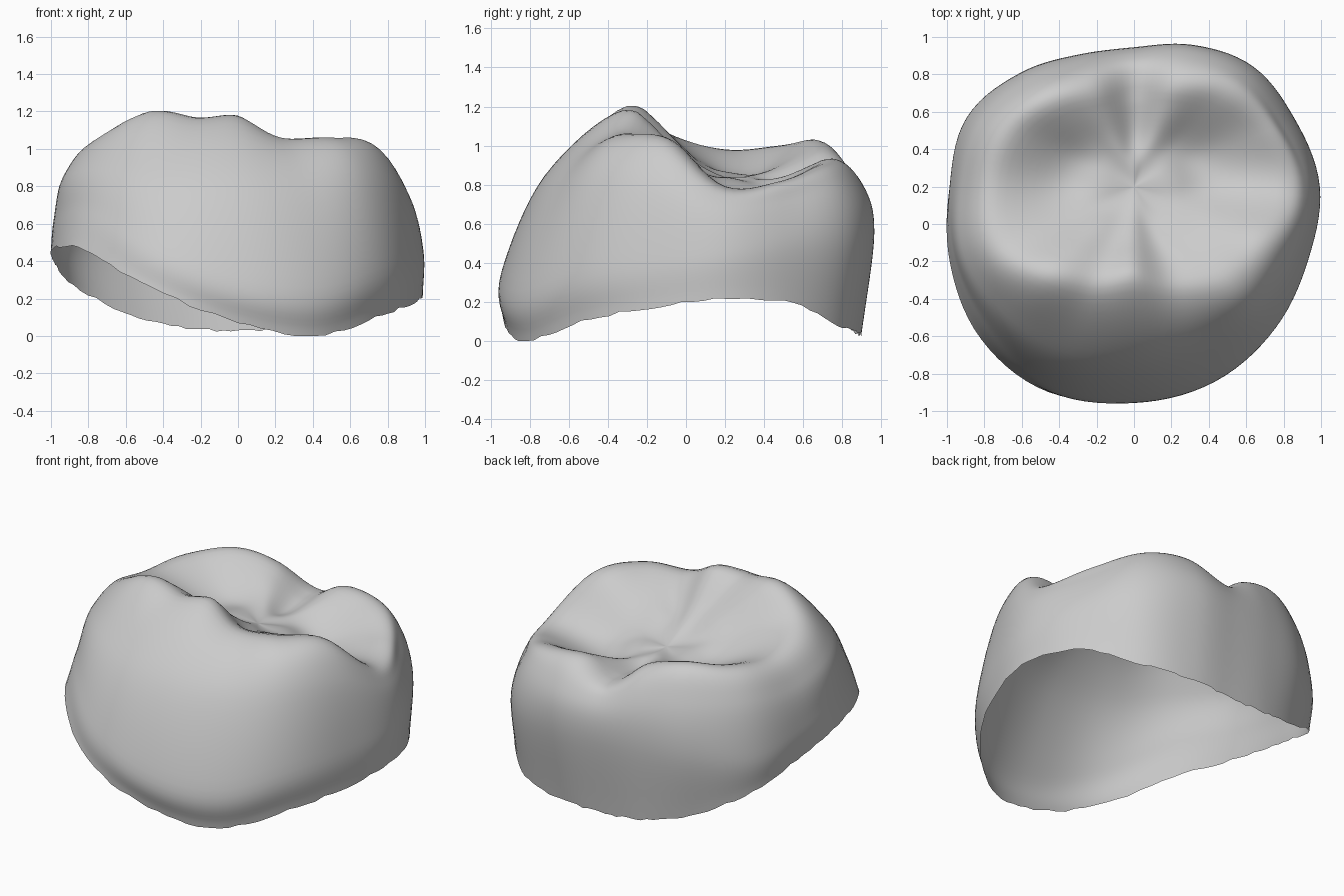
import bpy, bmesh, math, random

if "Cube" in bpy.data.objects:
    bpy.data.objects.remove(bpy.data.objects["Cube"])

# Ring controls every 22.5 degrees, measured about the central fossa at (0, 0.2)
CY, N = 0.2, 16
edge_r = [.985, .92, .85, .75, .69, .72, .81, .95, .985, 1.065, 1.155, 1.19, 1.125, 1.09, 1.04, 1.0]
edge_z = [.22, .19, .07, .04, .03, .04, .11, .27, .40, .47, .46, .25, .07, .0, .10, .17]
belly_r = [.99, .93, .905, .82, .745, .765, .86, .965, .98, 1.035, 1.09, 1.16, 1.145, 1.12, 1.065, 1.005]
belly_z = [.45, .50, .52, .55, .55, .55, .52, .50, .58, .65, .66, .47, .31, .26, .36, .42]
shoulder_r = [.93, .86, .83, .76, .69, .71, .80, .89, .92, .98, .97, .96, .92, .91, .93, .92]
shoulder_z = [.69, .72, .80, .80, .77, .83, .84, .83, .82, .88, .92, .86, .84, .82, .87, .84]
crest_r = [.80, .76, .69, .60, .56, .57, .65, .73, .76, .78, .67, .59, .52, .60, .71, .74]
crest_z = [.79, .82, .90, .93, .83, .97, 1.03, 1.0, .98, 1.06, 1.2, 1.165, 1.175, 1.06, 1.06, 1.03]
basin_z = [.76, .73, .78, .84, .80, .88, .88, .85, .86, .94, 1.02, 1.01, 1.0, .94, .95, .88]
CENTRE_Z = .84


def spline(a, b, c, d, t):
    return b + .5 * t * (c - a + t * (2 * a - 5 * b + 4 * c - d + t * (3 * (b - c) + d - a)))


def around(values, u):
    i = math.floor(u)
    return spline(*[values[(i + k) % N] for k in (-1, 0, 1, 2)], u - i)


def inner_ring(u):
    """Softened ring around the centre, so no creases meet at the pole."""
    mean = sum(around(basin_z, u + d) for d in (-2, -1, 0, 1, 2)) / 5
    return around(crest_r, u) * .24, .6 * CENTRE_Z + .4 * mean


def profile(u):
    """Radius/height controls from the open edge over the crest to the centre."""
    opposite = inner_ring(u + N / 2)
    pts = [(around(edge_r, u), around(edge_z, u)),
           (around(belly_r, u), around(belly_z, u)),
           (around(shoulder_r, u), around(shoulder_z, u)),
           (around(crest_r, u), around(crest_z, u)),
           (around(crest_r, u) * .52, around(basin_z, u)),
           inner_ring(u), (0, CENTRE_Z), (-opposite[0], opposite[1])]
    first = tuple(2 * pts[0][k] - pts[1][k] for k in (0, 1))
    return [first] + pts


# Crown shell: smooth loft through the rings, left open underneath
random.seed(4)
SEG, STEPS, SPANS = 112, 8, 6
bm = bmesh.new()
columns = []
for s in range(SEG):
    ang = 2 * math.pi * s / SEG
    ctl = profile(N * s / SEG)
    col = []
    for j in range(SPANS * STEPS):
        i, t = j // STEPS, (j % STEPS) / STEPS
        r, z = [spline(*[ctl[i + k][c] for k in range(4)], t) for c in (0, 1)]
        if j == 0:  # slightly ragged trim line
            z += random.uniform(-.008, .008)
        col.append(bm.verts.new((r * math.cos(ang), CY + r * math.sin(ang), max(z, 0))))
    columns.append(col)
centre = bm.verts.new((0, CY, CENTRE_Z))
for s in range(SEG):
    a, b = columns[s], columns[(s + 1) % SEG]
    for j in range(len(a) - 1):
        bm.faces.new((a[j], b[j], b[j + 1], a[j + 1]))
    bm.faces.new((a[-1], b[-1], centre))

# Soften the chewing surface only
top = [v for col in columns for v in col[3 * STEPS + 3:]] + [centre]
for _ in range(6):
    bmesh.ops.smooth_vert(bm, verts=top, factor=.5, use_axis_x=True, use_axis_y=True, use_axis_z=True)

mesh = bpy.data.meshes.new("molar_crown")
bm.to_mesh(mesh)
bm.free()
mesh.shade_smooth()
crown = bpy.data.objects.new("molar_crown", mesh)
bpy.context.collection.objects.link(crown)
